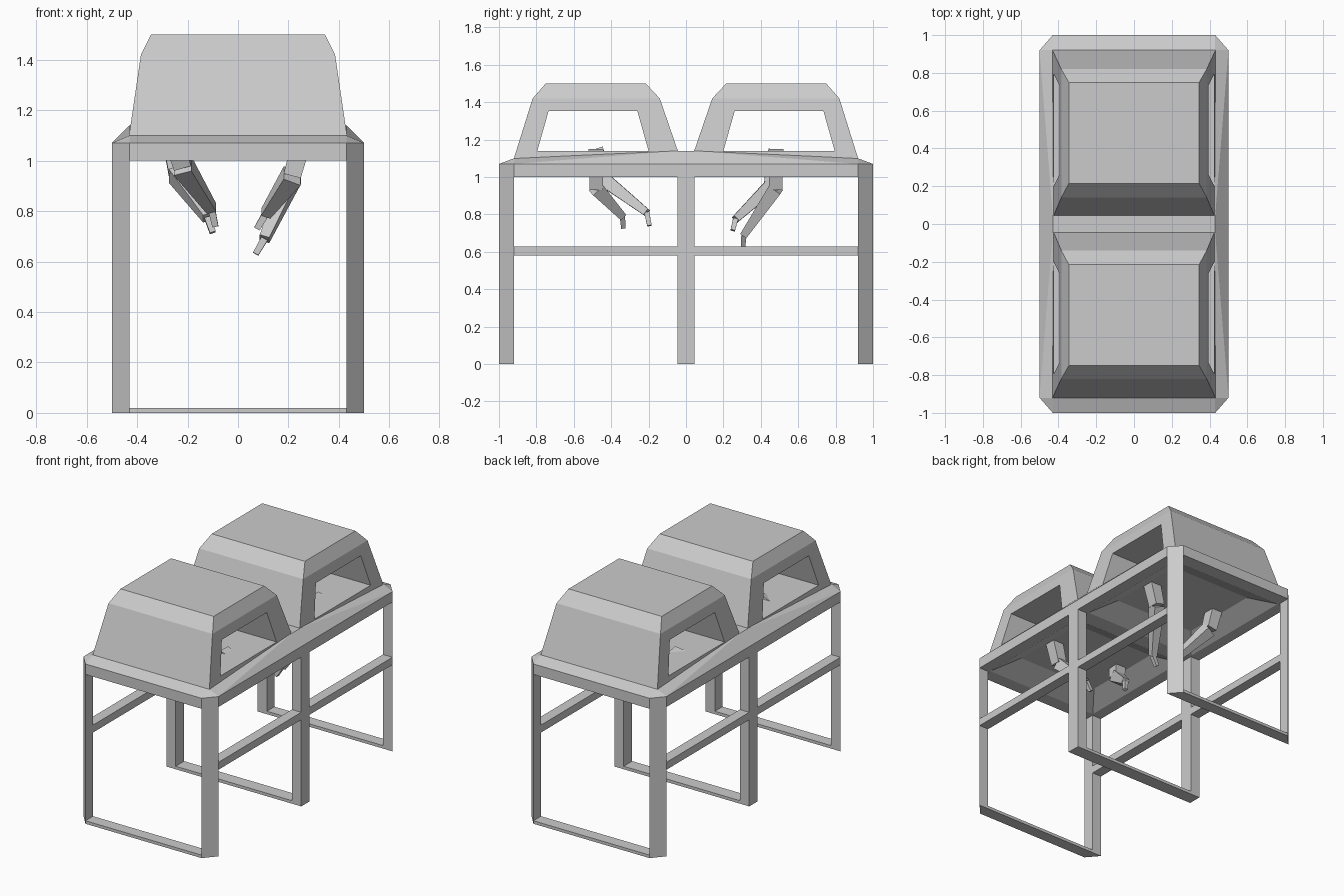
import bpy, bmesh
from mathutils import Vector

if "Cube" in bpy.data.objects:
    bpy.data.objects.remove(bpy.data.objects["Cube"])


def hull(name, pts, mirror=(False, False, False)):
    """Flat-faced convex solid through the given points, optionally mirrored."""
    bm = bmesh.new()
    for p in pts:
        bm.verts.new(p)
    r = bmesh.ops.convex_hull(bm, input=bm.verts[:])
    junk = [v for v in r["geom_interior"] if isinstance(v, bmesh.types.BMVert)]
    if junk:
        bmesh.ops.delete(bm, geom=junk, context='VERTS')
    bmesh.ops.dissolve_limit(bm, angle_limit=0.01, verts=bm.verts[:], edges=bm.edges[:])
    bmesh.ops.recalc_face_normals(bm, faces=bm.faces[:])
    me = bpy.data.meshes.new(name)
    bm.to_mesh(me)
    bm.free()
    ob = bpy.data.objects.new(name, me)
    bpy.context.collection.objects.link(ob)
    if any(mirror):
        add_mirror(ob, mirror)
    return ob


def add_mirror(ob, axes):
    m = ob.modifiers.new("mirror", 'MIRROR')
    m.use_axis = axes
    m.use_mirror_merge = False


def rect(x0, x1, y0, y1, z):
    return [(x, y, z) for x in (x0, x1) for y in (y0, y1)]


def box(name, x0, x1, y0, y1, z0, z1, mirror=(False, False, False)):
    return hull(name, rect(x0, x1, y0, y1, z0) + rect(x0, x1, y0, y1, z1), mirror)


def cut(ob, cutter):
    m = ob.modifiers.new("cut", 'BOOLEAN')
    m.operation, m.object, m.solver = 'DIFFERENCE', cutter, 'EXACT'
    cutter.hide_render = True
    cutter.hide_viewport = True


XY = (True, True, False)
Y = (False, True, False)
X = (True, False, False)

# legs: chamfered corners and square middle pair
hull("corner_leg", [(x, y, z) for z in (0, 1.02)
                    for x, y in ((.43, .92), (.43, 1), (.5, .92))], XY)
box("middle_leg", .43, .5, -.045, .045, 0, 1.02, X)

# foot bars and side rails
box("end_foot_bar", -.43, .43, .92, 1, 0, .02, Y)
box("middle_foot_bar", -.43, .43, -.045, .045, 0, .02)
box("side_rail", .43, .5, .045, .92, .58, .63, XY)

# table top with sloped rim rising to the middle
octagon = [(sx * x, sy * y) for sx in (-1, 1) for sy in (-1, 1)
           for x, y in ((.43, 1), (.5, .92))]
top = hull("table_top", [(x, y, z) for x, y in octagon for z in (1.0, 1.07)]
           + rect(-.43, .43, -.92, .92, 1.10)
           + rect(-.43, .43, -.045, .045, 1.14))
for s, tag in ((1, "back"), (-1, "front")):
    c = hull("recess_cutter_" + tag,
             rect(-.44, .44, s * .035, s * .93, .99)
             + rect(-.3, .3, s * .2, s * .75, 1.07))
    cut(top, c)

# faceted covers with a tunnel window, mirrored front to back
cover = hull("cover", rect(-.432, .432, .03, .92, 1.10)
             + rect(-.385, .385, .14, .82, 1.42)
             + rect(-.345, .345, .215, .75, 1.50))


def opening(x, y0, y1, y2, y3, z1):
    return [(x, y0, 1.14), (x, y1, 1.14), (x, y2, z1), (x, y3, z1)]


outer = (.20, .795, .735, .26, 1.352)
inner = (.22, .775, .725, .27, 1.32)
window = hull("window_cutter", opening(-.46, *outer) + opening(-.25, *inner)
              + opening(.25, *inner) + opening(.46, *outer))
window.hide_render = True
cut(cover, window)
add_mirror(cover, Y)


# jointed arms hanging through the table
def segment(name, a, b, wa, wb):
    a, b = Vector(a), Vector(b)
    d = (b - a).normalized()
    u = d.cross(Vector((1, 0, 0))).normalized()
    v = d.cross(u)
    pts = [p + u * i * w / 2 + v * j * w / 2
           for p, w in ((a, wa), (b, wb)) for i in (-1, 1) for j in (-1, 1)]
    hull(name, pts)


arms = [
    ("right_front", (.27, -.48, 1.14), (.215, -.48, .94), (.11, -.34, .79), (.075, -.335, .73)),
    ("right_back", (.27, .48, 1.14), (.215, .48, .94), (.105, .31, .69), (.07, .305, .63)),
    ("left_front", (-.27, -.48, 1.14), (-.22, -.43, .98), (-.105, -.21, .81), (-.09, -.195, .74)),
    ("left_back", (-.27, .48, 1.14), (-.24, .45, .95), (-.12, .265, .775), (-.10, .25, .715)),
]
for tag, shoulder, elbow, wrist, tip in arms:
    segment("upper_arm_" + tag, shoulder, elbow, .08, .07)
    segment("forearm_" + tag, elbow, wrist, .075, .04)
    segment("hand_" + tag, wrist, tip, .028, .024)
